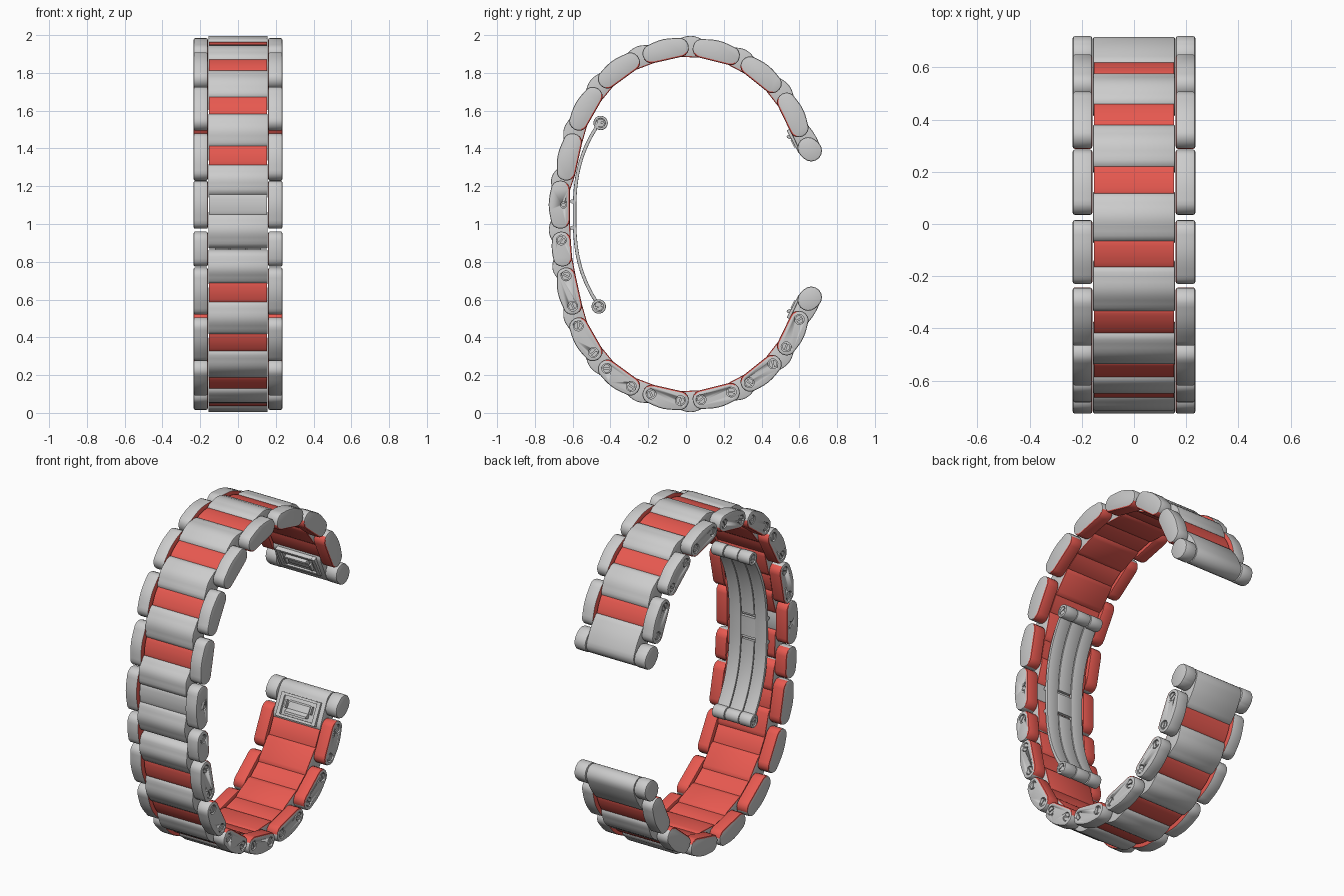
import bpy, bmesh, math
from mathutils import Vector as V

if "Cube" in bpy.data.objects:
    bpy.data.objects.remove(bpy.data.objects["Cube"])

GREY = bpy.data.materials.new("steel")
RED = bpy.data.materials.new("red_lining")
RED.diffuse_color = (0.8, 0.1, 0.08, 1)
RED.use_nodes = True
RED.node_tree.nodes["Principled BSDF"].inputs["Base Color"].default_value = RED.diffuse_color


def frame(p, q):
    """Local (along, outward) frame in the y-z plane."""
    d = (V(q) - V(p)).normalized()
    return d, V((-d.y, d.x))


def capsule(p, q, along=0.045, thick=0.05, bulge=0.01, along_q=None, thick_q=None, n=8):
    """Rounded link outline from p to q with a bowed outer side."""
    d, o = frame(p, q)
    p, q = V(p), V(q)
    aq, tq = along_q or along, thick_q or thick
    pts = []
    for i in range(n + 1):
        a = math.pi / 2 + math.pi * i / n
        pts.append(p + d * math.cos(a) * along + o * math.sin(a) * thick)
    for i in range(n + 1):
        a = -math.pi / 2 + math.pi * i / n
        pts.append(q + d * math.cos(a) * aq + o * math.sin(a) * tq)
    for i in range(1, 6):
        u = i / 6
        pts.append(q.lerp(p, u) + o * (tq + (thick - tq) * u + bulge * math.sin(math.pi * u)))
    return pts


def circle(c, r, n=20, a0=0.0, a1=2 * math.pi, off=0.0):
    full = abs(a1 - a0 - 2 * math.pi) < 1e-6
    m = n if full else n + 1
    mid = (a0 + a1) / 2
    sh = V((math.cos(mid), math.sin(mid))) * off
    return [V(c) + sh + V((math.cos(a0 + (a1 - a0) * i / n), math.sin(a0 + (a1 - a0) * i / n))) * r
            for i in range(m)]


def mir(pts):
    return [V((p[0], 2 - p[1])) for p in pts]


def prism(name, pts, x0, x1, bevel=0.0, out=None, red_x=0, mat=None):
    """Extrude a y-z outline along x; inward faces become red when out is given."""
    bm = bmesh.new()
    f = bm.faces.new([bm.verts.new((x0, p[0], p[1])) for p in pts])
    ext = bmesh.ops.extrude_face_region(bm, geom=[f])["geom"]
    bmesh.ops.translate(bm, verts=[v for v in ext if isinstance(v, bmesh.types.BMVert)], vec=(x1 - x0, 0, 0))
    bmesh.ops.recalc_face_normals(bm, faces=bm.faces)
    if bevel:
        rim = [e for e in bm.edges if abs(e.verts[0].co.x - e.verts[1].co.x) < 1e-6]
        bmesh.ops.bevel(bm, geom=rim, offset=bevel, segments=2, profile=0.5, affect='EDGES')
    bm.normal_update()
    if out is not None:
        for f in bm.faces:
            if f.normal.y * out.x + f.normal.z * out.y < -0.3 or f.normal.x * red_x > 0.7:
                f.material_index = 1
    me = bpy.data.meshes.new(name)
    bm.to_mesh(me)
    bm.free()
    if out is not None:
        me.materials.append(GREY)
        me.materials.append(RED)
    elif mat:
        me.materials.append(mat)
    ob = bpy.data.objects.new(name, me)
    bpy.context.collection.objects.link(ob)
    smooth(ob)
    return ob


def smooth(ob):
    bpy.ops.object.select_all(action='DESELECT')
    ob.select_set(True)
    bpy.context.view_layer.objects.active = ob
    bpy.ops.object.shade_smooth_by_angle(angle=math.radians(38))


def drill(ob, c, r, xs):
    """Sink a round hole into the outer side of a link."""
    cut = prism("hole_cutter", circle(c, r), xs - 0.012, xs + 0.012)
    cut.hide_render = True
    m = ob.modifiers.new("hole", 'BOOLEAN')
    m.operation, m.object, m.solver = 'DIFFERENCE', cut, 'EXACT'
    bpy.context.view_layer.objects.active = ob
    bpy.ops.object.modifier_apply(modifier=m.name)
    bpy.data.objects.remove(cut)


def screw(c, r, x0, x1, a):
    """Slotted head made of two half discs."""
    for k in (0, math.pi):
        prism("screw_head", circle(c, r, 10, a + k, a + k + math.pi, 0.003), x0, x1)


# Pin positions of each side link, from the lower lug round to the clasp
W, C = 0.235, 0.157
lower = [((.60, .495), (.53, .35)), ((.46, .26), (.335, .16)), ((.24, .11), (.08, .07)),
         ((-.03, .065), (-.185, .10)), ((-.29, .14), (-.42, .235)), ((-.49, .32), (-.57, .46)),
         ((-.60, .565), (-.635, .725))]
short = ((-.653, .82), (-.66, .915))
clasp = ((-.665, 1.02), (-.665, 1.185))
upper = [tuple(mir((q, p))) for p, q in reversed(lower)]
links = lower + [short, clasp] + upper
lug = (.662, .612)

# Side links, with screws on the right below and on the left above
for i, (p, q) in enumerate(links):
    o = frame(p, q)[1]
    for s in (1, -1):
        ob = prism("side_link", capsule(p, q, bulge=0.012 if i != 7 else 0.004),
                   *sorted((s * (C + .003), s * W)), bevel=0.008, out=o, red_x=-s)
        if i == 8:
            mid = (-.648, 1.1)
            drill(ob, mid, 0.016, s * W)
            prism("clasp_pin", circle(mid, 0.011), *sorted((s * (W - .015), s * (W - .003))))
            continue
        if (i < 8) != (s > 0):
            continue
        for k, c in enumerate((p, q)):
            if i == 7 and k == 0:
                continue
            drill(ob, c, 0.026, s * W)
            screw(c, 0.019, *sorted((s * (W - .015), s * (W - .003))), a=0.5 + i * 1.3 + k * 0.7)

# Centre links straddling each side-link joint
for (_, a), (b, _) in zip(links, links[1:]):
    prism("centre_link", capsule(a, b, bulge=0.014), -C, C, bevel=0.006, out=frame(a, b)[1])

# Recessed connectors between the centre links
for i, (p, q) in enumerate(links):
    if i == 7:
        continue
    a, b = V(p).lerp(V(q), .22), V(p).lerp(V(q), .78)
    prism("connector", capsule(a, b, along=.02, thick=.038, bulge=.004), -C + .004, C - .004,
          mat=None if i == 8 else RED)

# End lugs with side caps and the inner spring clip
p0, q0 = V(lug), V(lower[0][0])
d, o = frame(p0, q0)


def local(st):
    return [p0 + d * s + o * t for s, t in st]


def rect(s0, s1, t0, t1):
    return local([(s0, t0), (s1, t0), (s1, t1), (s0, t1)])


for side in (lambda pts: pts, mir):
    prism("end_link", side(capsule(p0, q0, .055, .055, .006, .045, .048)), -C, C, bevel=.006)
    for s in (1, -1):
        prism("end_cap", side(capsule((.663, .612), (.647, .597), .057, .057, 0)),
              *sorted((s * (C + .003), s * W)), bevel=.008)
        prism("clip_frame_side", side(rect(.02, .155, -.064, -.04)), *sorted((s * .105, s * .13)), bevel=.004)
        prism("clip_ear", side(rect(.055, .10, -.07, -.04)), *sorted((s * .078, s * .088)))
    for s0 in (.02, .14):
        prism("clip_frame_bar", side(rect(s0, s0 + .015, -.064, -.04)), -.106, .106)
    prism("clip_wedge", side(local([(.045, -.045), (.06, -.06), (.10, -.062), (.118, -.08),
                                    (.13, -.078), (.125, -.045)])), -.07, .07, bevel=.003)


# Folding clasp: curved blade strips
def blade(name, u0, u1, x0, x1, h=0.009, n=28):
    mid = []
    for i in range(n + 1):
        u = u0 + (u1 - u0) * i / n
        mid.append(V((-.59 + .135 * abs(u) ** 2.6, 1.05 + .49 * u)))
    a, b = [], []
    for i, m in enumerate(mid):
        t = (mid[min(i + 1, n)] - mid[max(i - 1, 0)]).normalized()
        nn = V((-t.y, t.x)) * h
        a.append(m + nn)
        b.append(m - nn)
    prism(name, a + b[::-1], x0, x1, bevel=0.003)


for s in (1, -1):
    blade("clasp_outer_strip", -1, 1, *sorted((s * .046, s * .123)))
    blade("clasp_middle_strip", *sorted((s * .16, s * 1)), -.042, .042)
    # Small tongue edges beside the centre hinge
    prism("hinge_pin", circle((-.603, 1.05 + s * .07), .011), -.12, .12)
blade("clasp_middle_plate", -.12, .12, -.047, .047)

# Rolled knuckles at both blade ends
for c in ((-.452, 1.535), (-.462, .563)):
    prism("middle_knuckle", circle(c, .036, 28), -.045, .045, bevel=.004)
    for s in (1, -1):
        ob = prism("outer_knuckle", circle(c, .038, 28), *sorted((s * .048, s * .128)), bevel=.005)
        drill(ob, c, .025, s * .128)
        screw(c, .019, *sorted((s * .114, s * .125)), a=.3)
